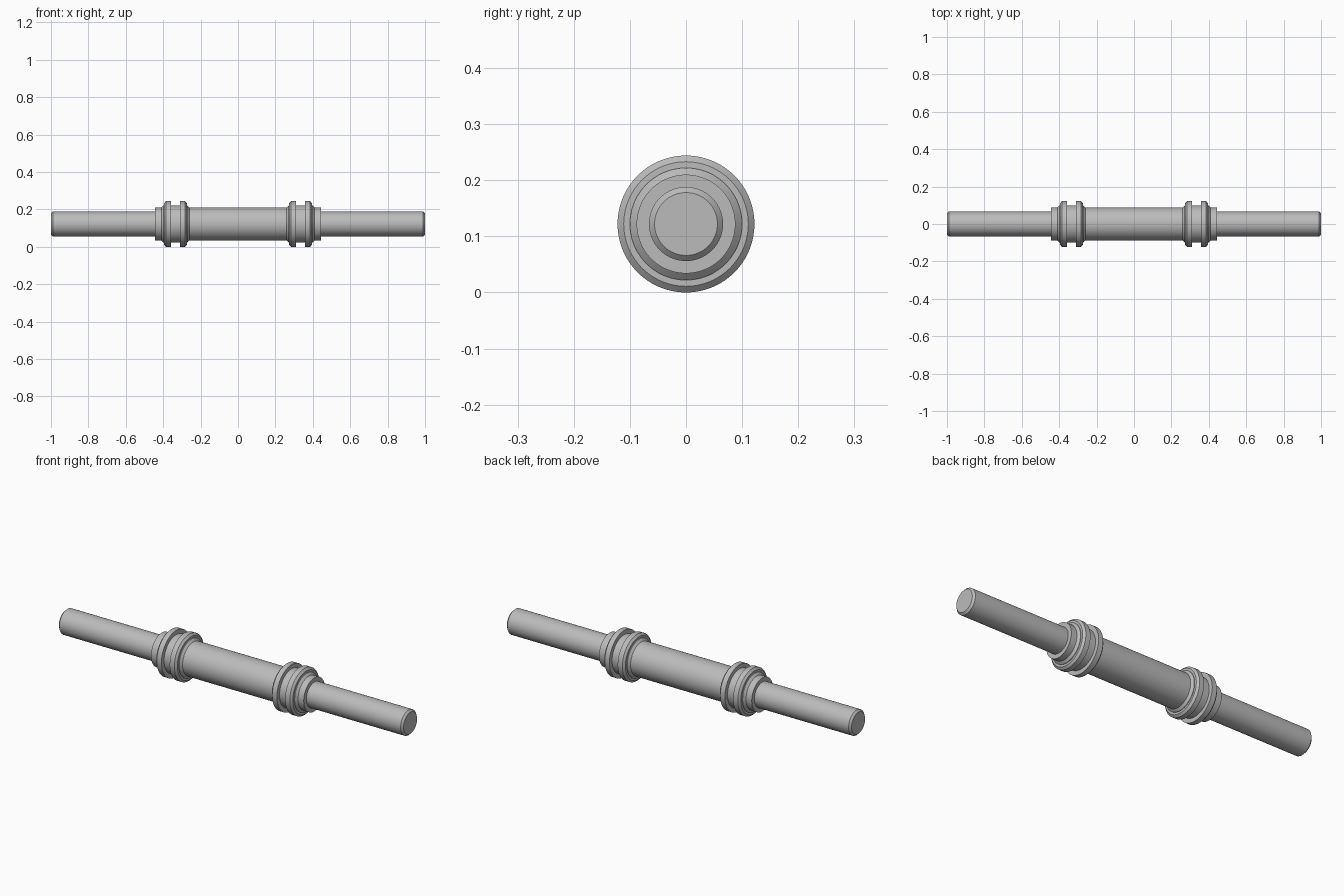
import bpy
import bmesh
from math import cos, sin, pi, radians

if "Cube" in bpy.data.objects:
    bpy.data.objects.remove(bpy.data.objects["Cube"])

SIDES = 96
AXIS_Z = 0.122            # height of the shaft axis
SHAFT_R, SLEEVE_R, COLLAR_R = 0.066, 0.088, 0.10
LIP_R, FLANGE_R = 0.111, 0.122

steel = bpy.data.materials.new("steel_grey")
steel.use_nodes = True
GREY = (0.5, 0.5, 0.5, 1)
steel.diffuse_color = GREY
steel.node_tree.nodes["Principled BSDF"].inputs["Base Color"].default_value = GREY


def lathe(name, profile, cap_first=False, cap_last=False):
    """Revolve (x, radius) points, given in order of rising x, about the axis."""
    bm = bmesh.new()
    rings = []
    for x, r in profile:
        rings.append([bm.verts.new((x, r * cos(2 * pi * k / SIDES), r * sin(2 * pi * k / SIDES)))
                      for k in range(SIDES)])
    for a, b in zip(rings, rings[1:]):
        for k in range(SIDES):
            n = (k + 1) % SIDES
            bm.faces.new((a[k], a[n], b[n], b[k]))
    if cap_first:
        bm.faces.new(rings[0][::-1])
    if cap_last:
        bm.faces.new(rings[-1])
    mesh = bpy.data.meshes.new(name)
    bm.to_mesh(mesh)
    bm.free()
    mesh.materials.append(steel)
    obj = bpy.data.objects.new(name, mesh)
    obj.location.z = AXIS_Z
    bpy.context.collection.objects.link(obj)
    bpy.ops.object.select_all(action='DESELECT')
    obj.select_set(True)
    bpy.context.view_layer.objects.active = obj
    bpy.ops.object.shade_smooth_by_angle(angle=radians(25))


def both_sides(name, profile, cap=False):
    """Build the part on the left (+x) and its mirror image on the right."""
    lathe("left_" + name, profile, cap_last=cap)
    lathe("right_" + name, [(-x, r) for x, r in reversed(profile)], cap_first=cap)


# Central sleeve between the two collars
lathe("sleeve", [(-0.26, SLEEVE_R), (0.26, SLEEVE_R)])

# Grooved collars: two chamfered flanges, symmetric about the groove
MID = 0.335
half = [(0.024, COLLAR_R), (0.024, FLANGE_R), (0.051, FLANGE_R), (0.061, LIP_R),
        (0.061, COLLAR_R), (0.064, COLLAR_R), (0.075, SLEEVE_R)]
collar = [(MID - d, r) for d, r in reversed(half)] + [(MID + d, r) for d, r in half]
both_sides("collar", collar)

# Short sleeve ends stepping down to the shaft
both_sides("sleeve_end", [(0.41, SLEEVE_R), (0.443, SLEEVE_R), (0.443, SHAFT_R)])

# Shaft ends with chamfered tips
both_sides("shaft", [(0.443, SHAFT_R), (0.99, SHAFT_R), (1.0, 0.056)], cap=True)
